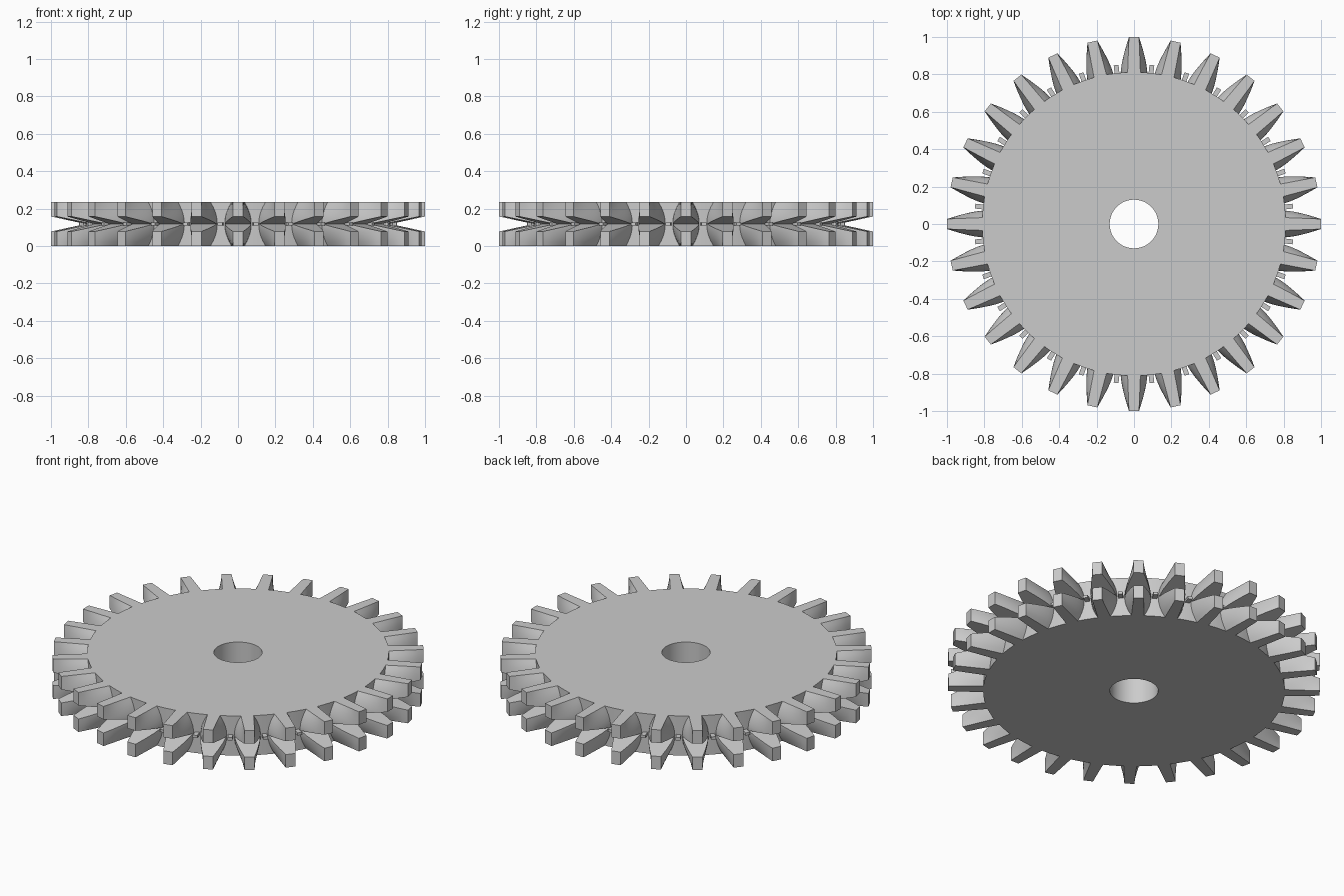
import bpy, bmesh, math
from mathutils import Matrix

if "Cube" in bpy.data.objects:
    bpy.data.objects.remove(bpy.data.objects["Cube"])

TEETH = 28
HEIGHT = 0.235
MID = HEIGHT / 2
ROOT, TIP, HOLE = 0.812, 1.0, 0.13
PITCH = 2 * math.pi / TEETH

grey = bpy.data.materials.new("plain grey")
grey.use_nodes = True
colour = (0.6, 0.6, 0.6, 1)
grey.diffuse_color = colour
grey.node_tree.nodes["Principled BSDF"].inputs["Base Color"].default_value = colour


def make_object(name, bm):
    bmesh.ops.recalc_face_normals(bm, faces=bm.faces)
    mesh = bpy.data.meshes.new(name)
    bm.to_mesh(mesh)
    bm.free()
    mesh.materials.append(grey)
    obj = bpy.data.objects.new(name, mesh)
    bpy.context.collection.objects.link(obj)
    bpy.ops.object.select_all(action="DESELECT")
    obj.select_set(True)
    bpy.context.view_layer.objects.active = obj
    bpy.ops.object.shade_smooth_by_angle(angle=math.radians(25))
    return obj


# Disc with a round bore: a rectangular profile swept round the axis
def build_disc():
    bm = bmesh.new()
    steps = TEETH * 4
    corners = [(HOLE, 0), (ROOT, 0), (ROOT, HEIGHT), (HOLE, HEIGHT)]
    rings = []
    for i in range(steps):
        a = 2 * math.pi * i / steps
        rings.append([bm.verts.new((r * math.cos(a), r * math.sin(a), z)) for r, z in corners])
    for i, ring in enumerate(rings):
        after = rings[(i + 1) % steps]
        for j in range(4):
            k = (j + 1) % 4
            bm.faces.new((ring[j], after[j], after[k], ring[k]))
    make_object("gear_disc", bm)


# Outer radius of a tooth at a height, with the V groove round the middle
def outer_radius(z):
    d = abs(z - MID)
    return TIP if d >= 0.04 else 0.815 + (TIP - 0.815) * d / 0.04


# Half width of a tooth: barrel bulge at mid height, narrow at the tip
def half_width(r, z):
    s = min(1, max(0, (r - ROOT) / (TIP - ROOT)))
    bulge = 1 - ((z - MID) / MID) ** 2
    return 0.034 - 0.007 * s + 0.037 * bulge * (1 - s ** 1.6)


def add_tooth(bm, angle):
    turn = Matrix.Rotation(angle, 3, "Z")
    offsets = [MID, 0.095, 0.075, 0.055, 0.04, 0.027, 0.013]
    levels = [MID - d for d in offsets] + [MID] + [MID + d for d in reversed(offsets)]
    n = 7
    inner = ROOT - 0.03
    loops = []
    for z in levels:
        radii = [inner + (outer_radius(z) - inner) * i / n for i in range(n + 1)]
        path = [(r, -half_width(r, z)) for r in radii]
        path += [(r, -y) for r, y in reversed(path)]
        loops.append([bm.verts.new(turn @ Matrix.Translation((r, y, z)).translation) for r, y in path])
    for low, high in zip(loops, loops[1:]):
        for j in range(len(low)):
            k = (j + 1) % len(low)
            bm.faces.new((low[j], low[k], high[k], high[j]))
    bm.faces.new(loops[0])
    bm.faces.new(loops[-1])


def build_teeth():
    bm = bmesh.new()
    for i in range(TEETH):
        add_tooth(bm, i * PITCH)
    make_object("gear_teeth", bm)


# Small pegs in the gaps at mid height
def build_pegs():
    bm = bmesh.new()
    for i in range(TEETH):
        place = (Matrix.Rotation((i + 0.5) * PITCH, 4, "Z")
                 @ Matrix.Translation((0.83, 0, MID))
                 @ Matrix.Diagonal((0.05, 0.026, 0.016, 1)))
        bmesh.ops.create_cube(bm, size=1, matrix=place)
    make_object("gap_pegs", bm)


build_disc()
build_teeth()
build_pegs()
